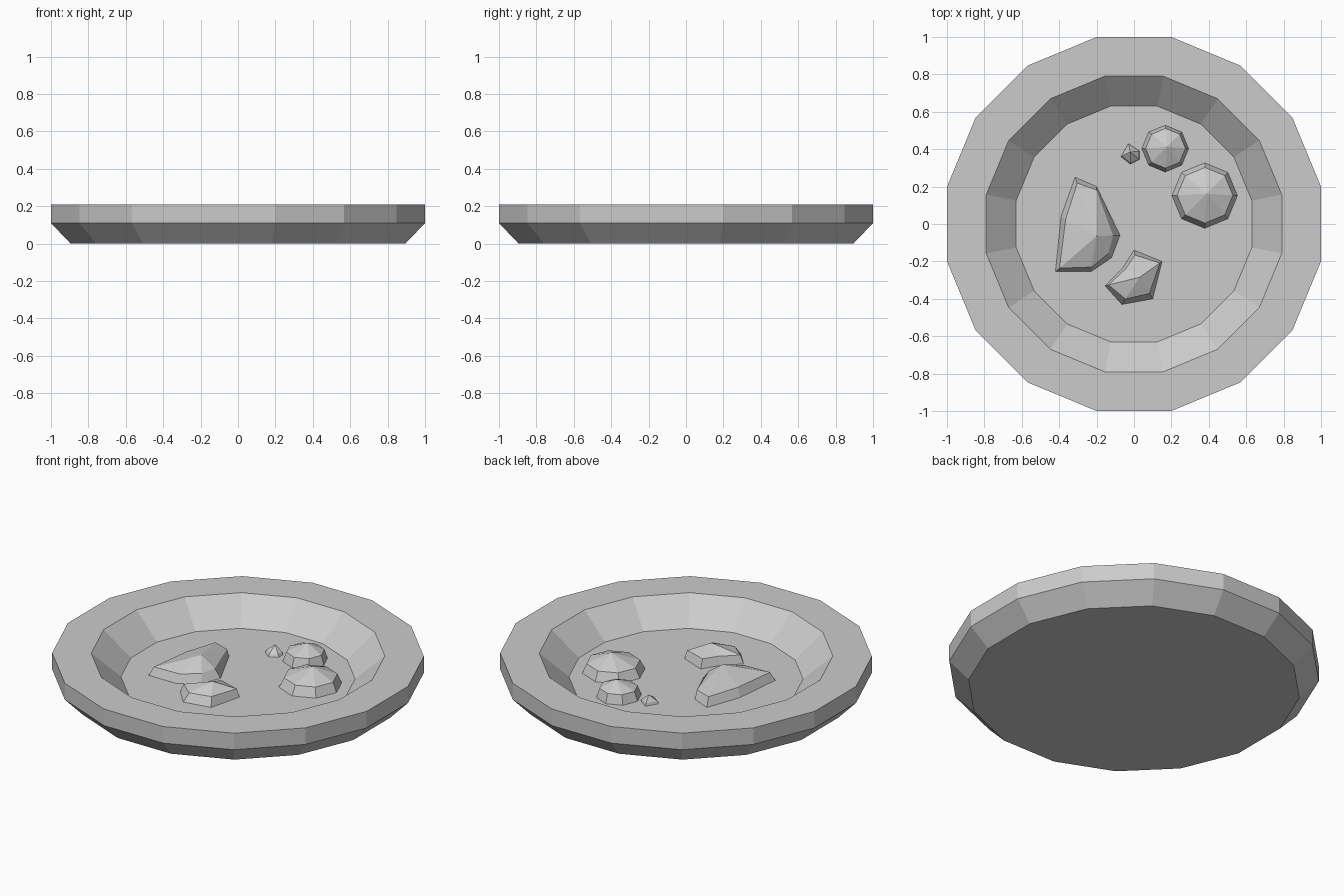
import bpy, bmesh
from math import cos, sin, pi

if "Cube" in bpy.data.objects:
    bpy.data.objects.remove(bpy.data.objects["Cube"])

FLOOR = 0.07


def mesh_from_rings(name, rings, apex=None):
    """Skin equal-sized rings; close the start, and end in a cap or an apex."""
    bm = bmesh.new()
    loops = [[bm.verts.new(p) for p in ring] for ring in rings]
    n = len(loops[0])
    for a, b in zip(loops, loops[1:]):
        for i in range(n):
            j = (i + 1) % n
            bm.faces.new((a[i], a[j], b[j], b[i]))
    bm.faces.new(loops[0][::-1])
    if apex:
        tip = bm.verts.new(apex)
        for i in range(n):
            bm.faces.new((loops[-1][i], loops[-1][(i + 1) % n], tip))
    else:
        bm.faces.new(loops[-1])
    bmesh.ops.recalc_face_normals(bm, faces=bm.faces)
    me = bpy.data.meshes.new(name)
    bm.to_mesh(me)
    bm.free()
    ob = bpy.data.objects.new(name, me)
    bpy.context.collection.objects.link(ob)
    return ob


def polygon(r, z, n, cx=0, cy=0, turn=0):
    return [(cx + r * cos(turn + 2 * pi * i / n), cy + r * sin(turn + 2 * pi * i / n), z)
            for i in range(n)]


def stone(name, outline, apex, mid_z):
    """Chunk with a base outline of (x, y, shrink); shrink pulls the shoulder to the apex."""
    base = [(x, y, FLOOR) for x, y, s in outline]
    mid = [(apex[0] + (x - apex[0]) * s, apex[1] + (y - apex[1]) * s, mid_z)
           for x, y, s in outline]
    return mesh_from_rings(name, [base, mid], apex)


# Dish: 16-sided, (flat-side radius, height) from underside over the rim to the floor
profile = [(0.895, 0), (1.0, 0.11), (1.0, 0.21), (0.79, 0.21), (0.63, FLOOR)]
mesh_from_rings("dish", [polygon(r / cos(pi / 16), z, 16, turn=pi / 16) for r, z in profile])

# Rounded pieces: eight-sided domes
for name, cx, cy, r, top, mid in (("large_round_piece", 0.378, 0.152, 0.175, 0.18, 0.125),
                                  ("small_round_piece", 0.167, 0.403, 0.125, 0.17, 0.125)):
    outline = [(x, y, 0.85) for x, y, z in polygon(r, 0, 8, cx, cy, pi / 2)]
    stone(name, outline, (cx + 0.01, cy + 0.01, top), mid)

# Angular pieces
stone("long_chunk",
      [(-0.42, -0.255, 0.9), (-0.23, -0.255, 0.87), (-0.12, -0.18, 0.8), (-0.075, -0.06, 0.7),
       (-0.2, 0.2, 0.93), (-0.315, 0.25, 0.9), (-0.39, 0.04, 0.87)],
      (-0.2, -0.065, 0.18), 0.12)
stone("short_chunk",
      [(-0.155, -0.33, 0.9), (-0.065, -0.43, 0.8), (0.1, -0.4, 0.75), (0.15, -0.2, 0.9),
       (0.0, -0.14, 0.82), (-0.06, -0.235, 0.85)],
      (0.03, -0.285, 0.165), 0.12)
stone("crumb",
      [(-0.07, 0.36, 0.85), (-0.02, 0.32, 0.85), (0.03, 0.345, 0.85), (0.03, 0.39, 0.85),
       (-0.03, 0.43, 0.85)],
      (-0.02, 0.385, 0.12), 0.085)
